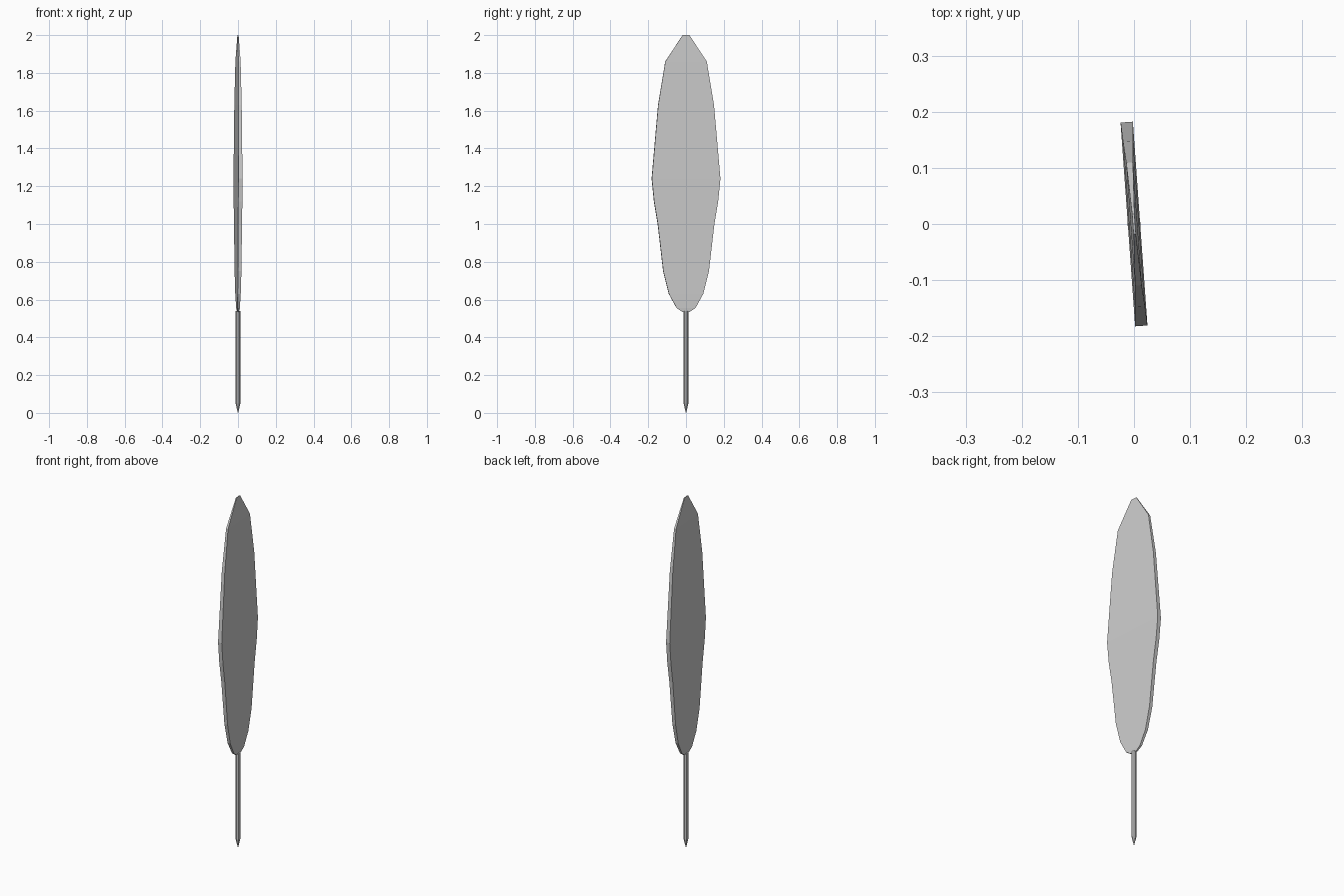
import bpy, bmesh, math
from mathutils import Matrix

if "Cube" in bpy.data.objects:
    bpy.data.objects.remove(bpy.data.objects["Cube"])


def make_object(name, bm):
    bmesh.ops.recalc_face_normals(bm, faces=bm.faces)
    me = bpy.data.meshes.new(name)
    bm.to_mesh(me)
    bm.free()
    ob = bpy.data.objects.new(name, me)
    bpy.context.collection.objects.link(ob)
    return ob


def loft(bm, rings):
    # skin closed rings together and cap both ends
    loops = [[bm.verts.new(p) for p in r] for r in rings]
    n = len(loops[0])
    for a, b in zip(loops, loops[1:]):
        for i in range(n):
            j = (i + 1) % n
            bm.faces.new((a[i], a[j], b[j], b[i]))
    bm.faces.new(loops[0])
    bm.faces.new(loops[-1])


# Feather vane: (height, half width, half thickness)
profile = [(0.535, 0.02, 0.004), (0.555, 0.05, 0.006), (0.63, 0.091, 0.008),
           (0.75, 0.121, 0.0095), (1.0, 0.15, 0.0105), (1.12, 0.17, 0.011),
           (1.24, 0.182, 0.011), (1.63, 0.148, 0.009), (1.86, 0.11, 0.006),
           (2.0, 0.018, 0.002)]
bm = bmesh.new()
loft(bm, [[(-t, -w, z), (t, -w, z), (t, w, z), (-t, w, z)] for z, w, t in profile])
bmesh.ops.rotate(bm, verts=bm.verts, matrix=Matrix.Rotation(math.radians(4.1), 3, 'Z'))
make_object("feather_vane", bm)

# Quill shaft with a pointed nib
bm = bmesh.new()
loft(bm, [[(r * math.cos(i * math.pi / 4), r * math.sin(i * math.pi / 4), z)
           for i in range(8)]
          for z, r in [(0.0, 0.001), (0.05, 0.0125), (0.54, 0.0125)]])
make_object("quill_shaft", bm)
